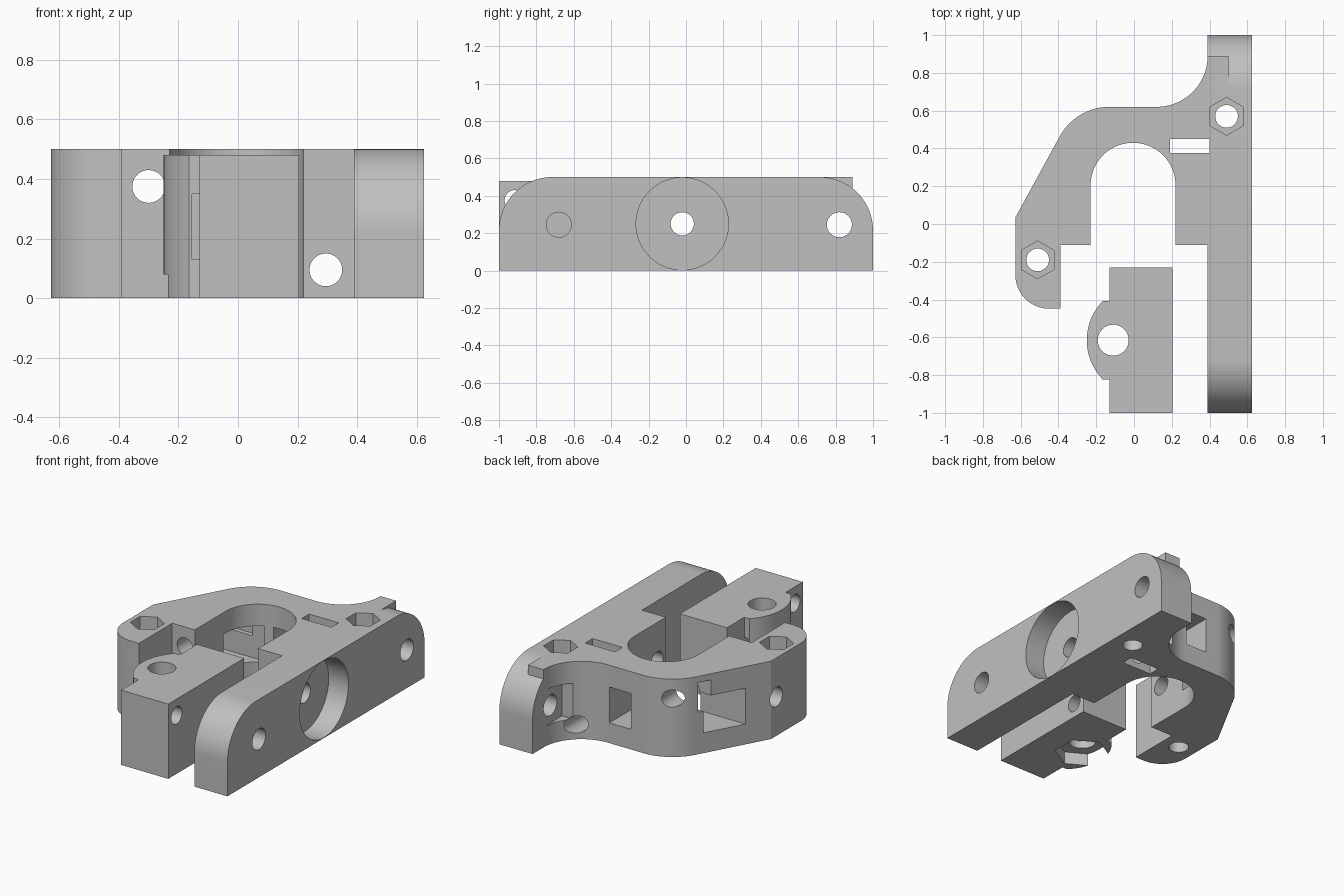
import bpy, bmesh
from math import pi, sin, cos, radians
from mathutils import Matrix, Vector

cube = bpy.data.objects.get("Cube")
if cube:
    bpy.data.objects.remove(cube, do_unlink=True)

grey = bpy.data.materials.new("plain grey")
grey.use_nodes = True
COLOUR = (0.53, 0.53, 0.53, 1)
grey.diffuse_color = COLOUR
grey.node_tree.nodes["Principled BSDF"].inputs["Base Color"].default_value = COLOUR


def arc(cx, cy, r, start, end, steps=20):
    angles = [radians(start + (end - start) * i / steps) for i in range(steps + 1)]
    return [(cx + r * cos(a), cy + r * sin(a)) for a in angles]


def make(name, bm):
    bmesh.ops.recalc_face_normals(bm, faces=bm.faces)
    mesh = bpy.data.meshes.new(name)
    bm.to_mesh(mesh)
    bm.free()
    mesh.materials.append(grey)
    obj = bpy.data.objects.new(name, mesh)
    bpy.context.collection.objects.link(obj)
    return obj


def extrude(name, points, low, high, axis="Z"):
    """Extrude a profile along Z (points x, y) or X (points y, z)."""
    bm = bmesh.new()
    if axis == "Z":
        verts = [bm.verts.new((a, b, low)) for a, b in points]
        move = Vector((0, 0, high - low))
    else:
        verts = [bm.verts.new((low, a, b)) for a, b in points]
        move = Vector((high - low, 0, 0))
    face = bm.faces.new(verts)
    new = bmesh.ops.extrude_face_region(bm, geom=[face])["geom"]
    bmesh.ops.translate(bm, vec=move, verts=[v for v in new if isinstance(v, bmesh.types.BMVert)])
    return make(name, bm)


def box(x, y, z):
    return extrude("cutter", [(x[0], y[0]), (x[1], y[0]), (x[1], y[1]), (x[0], y[1])], *z)


def rod(axis, centre, r, length, sides=40):
    bm = bmesh.new()
    turn = {"X": Matrix.Rotation(pi / 2, 4, "Y"), "Y": Matrix.Rotation(pi / 2, 4, "X"),
            "Z": Matrix.Rotation(pi / 2, 4, "Z")}[axis]
    bmesh.ops.create_cone(bm, cap_ends=True, segments=sides, radius1=r, radius2=r,
                          depth=length, matrix=Matrix.Translation(centre) @ turn)
    if sides == 6:
        # Turn hexagons so that two corners point along y
        ys = [v.co.y - centre[1] for v in bm.verts]
        if max(ys) < r * 0.95:
            bmesh.ops.rotate(bm, cent=centre, verts=bm.verts,
                             matrix=Matrix.Rotation(pi / 6, 3, "Z"))
    return make("cutter", bm)


def combine(obj, others, operation="DIFFERENCE"):
    """Apply booleans and remove the helper objects."""
    for other in others:
        mod = obj.modifiers.new("bool", "BOOLEAN")
        mod.operation, mod.solver, mod.object = operation, "EXACT", other
        graph = bpy.context.evaluated_depsgraph_get()
        mesh = bpy.data.meshes.new_from_object(obj.evaluated_get(graph))
        obj.modifiers.clear()
        obj.data = mesh
        bpy.data.objects.remove(other, do_unlink=True)


TOP = 0.5
MID = 0.245
WINDOW = (0.13, 0.36)

# Hooked body with the U-shaped opening
outline = (
    [(0.5, -0.11), (0.5, 0.89)]
    + arc(0.12, 0.89, 0.27, 0, -90)
    + arc(-0.13, 0.32, 0.3, 90, 150)
    + [(-0.628, 0.035)]
    + arc(-0.45, -0.27, 0.178, 180, 270)
    + [(-0.39, -0.448), (-0.39, -0.11), (-0.23, -0.11)]
    + arc(-0.005, 0.205, 0.225, 180, 0, 32)
    + [(0.22, -0.11)]
)
bracket = extrude("bracket_body", outline, 0, TOP)
combine(bracket, [box((0.1, 0.39), (0.7, 0.93), WINDOW)])  # bolt clearance in fillet

# Side plate with rounded upper corners
profile = ([(-1, 0), (1, 0)] + arc(0.715, 0.215, 0.285, 0, 90)
           + arc(-0.715, 0.215, 0.285, 90, 180))
plate = extrude("side_plate", profile, 0.39, 0.625, "X")
combine(bracket, [plate], "UNION")

cuts = [
    rod("X", (0.625, -0.02, 0.25), 0.247, 0.28, 64),   # round recess
    rod("X", (0, -0.02, 0.25), 0.062, 2),              # pivot hole
    rod("X", (0.5, -0.68, MID), 0.067, 0.5),           # plate mounting holes
    rod("X", (0.5, 0.82, MID), 0.067, 0.5),
    rod("Y", (-0.3, 0.25, 0.375), 0.055, 1),           # clamp bolt holes
    rod("Y", (0.295, 0.25, 0.095), 0.055, 1),
    box((0.19, 0.4), (0.375, 0.45), (-0.1, 0.6)),      # vertical nut slot
    box((-0.7, -0.19), (0.375, 0.45), (0.27, 0.46)),   # sideways nut slot
    box((-0.7, -0.1), (0.18, 0.42), WINDOW),           # arm window
    box((-0.045, 0.11), (0.3, 0.8), WINDOW),           # back window
]
# Vertical bolt holes with hexagonal pockets
for x, y in ((0.49, 0.57), (-0.51, -0.19)):
    cuts += [rod("Z", (x, y, 0.25), 0.06, 1), rod("Z", (x, y, TOP), 0.1, 0.2, 6)]
combine(bracket, cuts)

# Loose clamp block with a curved nose
CY = -0.615
nose = arc(0.047, CY, 0.297, 135.5, 224.5, 28)
block_outline = ([(0.205, -1), (0.205, -0.23), (-0.13, -0.23), (-0.13, nose[0][1])]
                 + nose + [(-0.13, nose[-1][1]), (-0.13, -1)])
block = extrude("clamp_block", block_outline, 0, 0.48)
combine(block, [
    rod("Z", (-0.11, CY, 0.25), 0.082, 1),                # rod hole
    rod("Z", (-0.11, CY, 0), 0.165, 0.16, 6),             # nut pocket underneath
    rod("X", (0, CY - 0.3, 0.375), 0.055, 1),             # clamp bolt holes
    rod("X", (0, CY + 0.3, 0.095), 0.055, 1),
    box((-0.155, -0.129), (-0.9, -0.35), (0.13, 0.35)),   # strap channel
])

# Smooth round walls, keep edges crisp
for obj in (bracket, block):
    bpy.ops.object.select_all(action="DESELECT")
    obj.select_set(True)
    bpy.context.view_layer.objects.active = obj
    bpy.ops.object.shade_smooth_by_angle(angle=radians(25))
